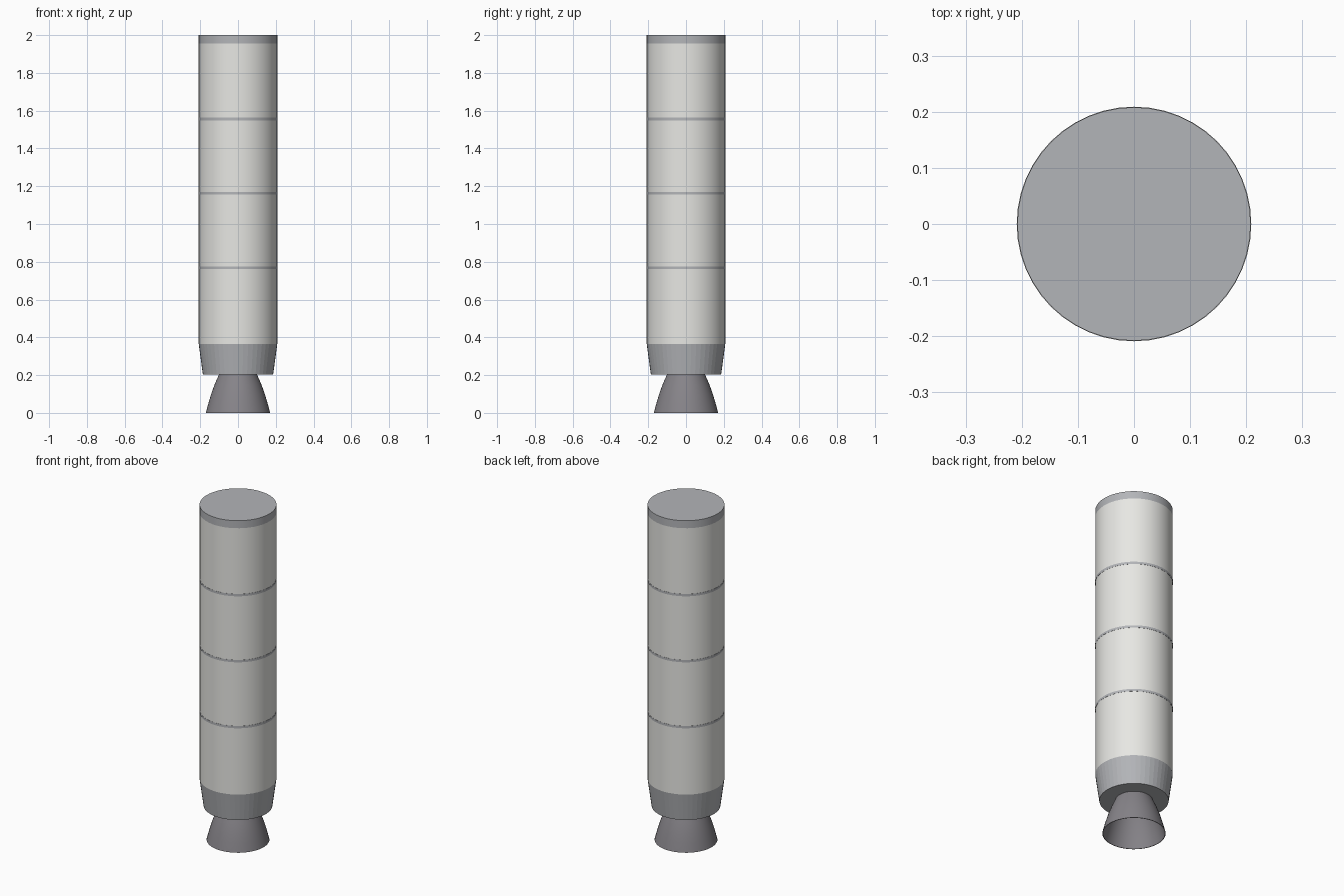
import bpy
import math

if "Cube" in bpy.data.objects:
    bpy.data.objects.remove(bpy.data.objects["Cube"], do_unlink=True)

SIDES = 48
RADIUS = 0.208


def material(name, color):
    mat = bpy.data.materials.new(name)
    mat.use_nodes = True
    mat.diffuse_color = (*color, 1)
    mat.node_tree.nodes["Principled BSDF"].inputs["Base Color"].default_value = (*color, 1)
    return mat


white = material("white paint", (0.80, 0.80, 0.77))
grey = material("grey metal", (0.45, 0.46, 0.48))
dark = material("dark nozzle metal", (0.24, 0.23, 0.25))


def lathe(name, profile, mat, smooth=True):
    """Turn a (radius, height) profile about z; a zero radius closes the end."""
    verts, faces, rings = [], [], []
    for r, z in profile:
        start = len(verts)
        count = SIDES if r > 0 else 1
        for i in range(count):
            a = math.tau * i / SIDES
            verts.append((r * math.cos(a), r * math.sin(a), z))
        rings.append([start + i % count for i in range(SIDES)])
    for low, high in zip(rings, rings[1:]):
        for i in range(SIDES):
            j = (i + 1) % SIDES
            quad = [low[i], low[j], high[j], high[i]]
            faces.append(list(dict.fromkeys(quad)))
    mesh = bpy.data.meshes.new(name)
    mesh.from_pydata(verts, [], faces)
    mesh.materials.append(mat)
    obj = bpy.data.objects.new(name, mesh)
    bpy.context.collection.objects.link(obj)
    if smooth:
        bpy.ops.object.select_all(action="DESELECT")
        obj.select_set(True)
        bpy.context.view_layer.objects.active = obj
        bpy.ops.object.shade_smooth_by_angle(angle=math.radians(30))
    return obj


# Main casing and the forward cap
lathe("casing", [(RADIUS, 0.365), (RADIUS, 1.955)], white)
lathe("forward_cap", [(RADIUS, 1.955), (RADIUS, 2.0), (0, 2.0)], grey)

# Thin joint bands between the casing segments
for i, z in enumerate((0.768, 1.162, 1.556)):
    r = RADIUS + 0.001
    lathe(f"joint_band_{i + 1}",
          [(RADIUS - 0.004, z - 0.007), (r, z - 0.007),
           (r, z + 0.007), (RADIUS - 0.004, z + 0.007)], grey)

# Tapered aft skirt with a closed underside
lathe("aft_skirt", [(0, 0.203), (0.186, 0.203), (RADIUS, 0.365)], grey, smooth=False)

# Open bell nozzle, thin walled: outside up from the lip, inside hidden by the skirt
bell = [(0.170, 0.0), (0.157, 0.05), (0.142, 0.10), (0.124, 0.15), (0.100, 0.205)]
inside = [(r - 0.003, z) for r, z in reversed(bell)]
lathe("nozzle", inside + bell, dark)
